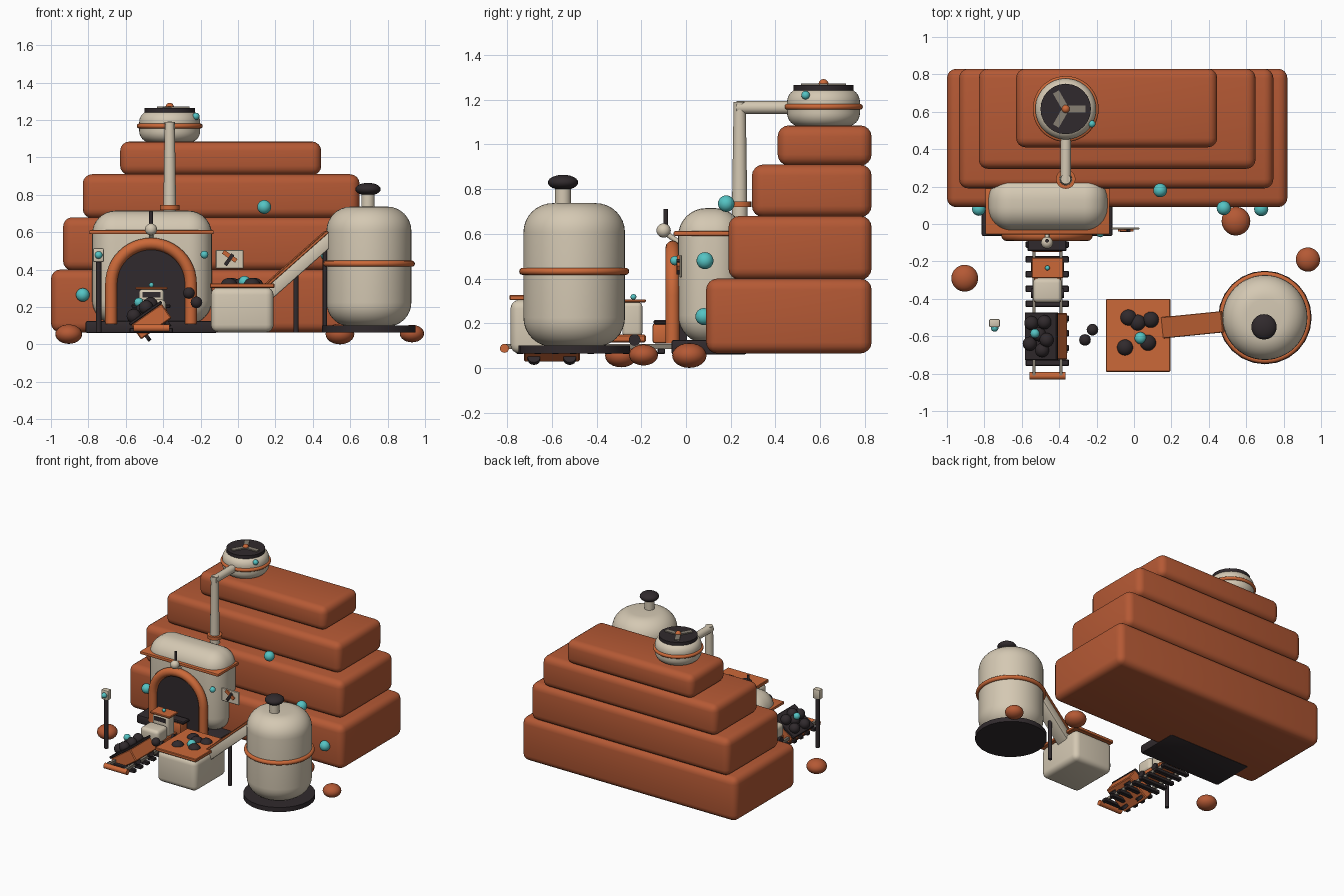
import bpy, bmesh, math
from mathutils import Vector, Matrix

if "Cube" in bpy.data.objects:
    bpy.data.objects.remove(bpy.data.objects["Cube"])


def material(name, rgb):
    m = bpy.data.materials.new(name)
    m.diffuse_color = (*rgb, 1)
    m.use_nodes = True
    m.node_tree.nodes["Principled BSDF"].inputs["Base Color"].default_value = m.diffuse_color
    return m


ROCK = material("red_rock", (0.46, 0.10, 0.035))
ORANGE = material("orange_paint", (0.60, 0.14, 0.04))
CREAM = material("cream_metal", (0.66, 0.58, 0.45))
DARK = material("dark_iron", (0.03, 0.023, 0.026))
CYAN = material("cyan_crystal", (0.09, 0.55, 0.55))
STEEL = material("grey_steel", (0.24, 0.21, 0.17))


def finish(bm, name, mat, matrix=None):
    bmesh.ops.recalc_face_normals(bm, faces=bm.faces)
    if matrix:
        bm.transform(matrix)
    me = bpy.data.meshes.new(name)
    bm.to_mesh(me)
    bm.free()
    me.materials.append(mat)
    ob = bpy.data.objects.new(name, me)
    bpy.context.collection.objects.link(ob)
    bpy.context.view_layer.objects.active = ob
    bpy.ops.object.select_all(action='DESELECT')
    ob.select_set(True)
    bpy.ops.object.shade_smooth_by_angle(angle=math.radians(35))
    return ob


def box(name, mat, x, y, z, bevel=0.0, seg=4, matrix=None):
    """Box from (min, max) pairs with rounded edges."""
    bm = bmesh.new()
    bmesh.ops.create_cube(bm, size=1)
    for v in bm.verts:
        for i, r in enumerate((x, y, z)):
            v.co[i] = r[0] if v.co[i] < 0 else r[1]
    if bevel:
        bmesh.ops.bevel(bm, geom=bm.edges[:], offset=bevel, segments=seg,
                        profile=0.5, affect='EDGES')
    return finish(bm, name, mat, matrix)


def ball(name, mat, c, r, sz=1.0, matrix=None):
    bm = bmesh.new()
    bmesh.ops.create_uvsphere(bm, u_segments=20, v_segments=12, radius=r)
    m = Matrix.Translation(c) @ Matrix.Diagonal((1, 1, sz, 1))
    return finish(bm, name, mat, matrix @ m if matrix else m)


def rod(name, mat, a, b, r, r2=None, matrix=None):
    a, b = Vector(a), Vector(b)
    bm = bmesh.new()
    bmesh.ops.create_cone(bm, cap_ends=True, segments=24, radius1=r,
                          radius2=r if r2 is None else r2, depth=(b - a).length)
    m = Matrix.Translation((a + b) / 2) @ (b - a).to_track_quat('Z', 'Y').to_matrix().to_4x4()
    return finish(bm, name, mat, matrix @ m if matrix else m)


def tank(name, mat, c, r, z0, z1, round_r):
    """Upright cylinder with rounded ends."""
    bm = bmesh.new()
    bmesh.ops.create_cone(bm, cap_ends=True, segments=48, radius1=r, radius2=r, depth=z1 - z0)
    rims = [e for e in bm.edges if abs(e.verts[0].co.z - e.verts[1].co.z) < 1e-5]
    bmesh.ops.bevel(bm, geom=rims, offset=round_r, segments=8, profile=0.5, affect='EDGES')
    return finish(bm, name, mat, Matrix.Translation((c[0], c[1], (z0 + z1) / 2)))


def tube(name, mat, pts, r, closed=False):
    cu = bpy.data.curves.new(name, 'CURVE')
    cu.dimensions = '3D'
    cu.bevel_depth, cu.bevel_resolution, cu.use_fill_caps = r, 4, True
    sp = cu.splines.new('POLY')
    sp.points.add(len(pts) - 1)
    for p, q in zip(sp.points, pts):
        p.co = (*q, 1)
    sp.use_cyclic_u = closed
    sp.use_smooth = True
    cu.materials.append(mat)
    ob = bpy.data.objects.new(name, cu)
    bpy.context.collection.objects.link(ob)
    return ob


def ring(name, mat, c, r, t):
    a = [math.tau * i / 48 for i in range(48)]
    return tube(name, mat, [(c[0] + r * math.cos(i), c[1] + r * math.sin(i), c[2]) for i in a], t, True)


# Stepped rock hill
for i, (x0, x1, y0, z0, z1) in enumerate([
        (-1.0, 0.82, 0.09, 0.065, 0.40), (-0.935, 0.745, 0.19, 0.395, 0.68),
        (-0.83, 0.65, 0.295, 0.675, 0.91), (-0.63, 0.445, 0.41, 0.905, 1.085)]):
    box(f"rock_terrace_{i}", ROCK, (x0, x1), (y0, 0.83), (z0, z1), 0.05)

# Loose boulders
for i, (x, y, r, z) in enumerate([(-0.905, -0.29, 0.072, 0.055), (0.545, 0.015, 0.077, 0.056),
                                  (0.93, -0.19, 0.065, 0.058)]):
    ball(f"boulder_{i}", ROCK, (x, y, z), r, 0.72)

# Crystals on the rock and the furnace
for i, (x, y, z, r) in enumerate([(0.14, 0.18, 0.735, 0.037), (0.48, 0.085, 0.48, 0.038),
                                  (0.68, 0.08, 0.23, 0.038), (-0.83, 0.08, 0.265, 0.036),
                                  (-0.18, -0.05, 0.48, 0.021), (-0.225, 0.535, 1.22, 0.019)]):
    ball(f"crystal_{i}", CYAN, (x, y, z), r)

# Furnace house
box("furnace_base", DARK, (-0.815, -0.115), (-0.065, 0.27), (0.06, 0.125), 0.01, 2)
box("furnace_body", CREAM, (-0.78, -0.14), (-0.035, 0.255), (0.11, 0.715), 0.125, 8)
box("furnace_band", ORANGE, (-0.795, -0.13), (-0.055, 0.27), (0.59, 0.612), 0.006, 2)

# Arched mouth: orange frame around a dark door
AX, AZ, AR = -0.465, 0.325, 0.213
arc = [(AX + AR * math.cos(t), AZ + AR * math.sin(t))
       for t in [math.pi * i / 24 for i in range(25)]]
outline = [(AX + AR, 0.11)] + arc + [(AX - AR, 0.11)]
tube("arch_frame", ORANGE, [(x, -0.06, z) for x, z in outline], 0.032)
bm = bmesh.new()
face = bm.faces.new([bm.verts.new((x, -0.055, z)) for x, z in outline])
ext = bmesh.ops.extrude_face_region(bm, geom=[face])
bmesh.ops.translate(bm, vec=(0, 0.06, 0), verts=[g for g in ext['geom'] if isinstance(g, bmesh.types.BMVert)])
finish(bm, "arch_door", DARK)
ball("arch_bell", CREAM, (-0.465, -0.10, 0.615), 0.032)
rod("bell_rod", DARK, (-0.465, -0.09, 0.63), (-0.465, -0.09, 0.71), 0.01)
rod("bell_bracket", CREAM, (-0.465, -0.10, 0.61), (-0.465, -0.03, 0.56), 0.012)

# Sign plate with a pick
box("sign_plate", CREAM, (-0.12, 0.03), (-0.03, -0.018), (0.405, 0.505), 0.004, 1)
pick = Matrix.Translation((-0.045, -0.034, 0.457)) @ Matrix.Rotation(math.radians(35), 4, 'Y')
box("pick_head", ORANGE, (-0.05, 0.035), (-0.006, 0.004), (0.0, 0.024), matrix=pick)
box("pick_handle", DARK, (-0.01, 0.01), (-0.008, 0.004), (-0.04, 0.03), matrix=pick)

# Chimney pipe and ventilator
rod("pipe_riser", CREAM, (-0.365, 0.24, 0.67), (-0.365, 0.24, 1.19), 0.035, 0.027)
rod("pipe_duct", CREAM, (-0.365, 0.225, 1.165), (-0.365, 0.50, 1.165), 0.029)
rod("pipe_flange", ORANGE, (-0.365, 0.24, 0.72), (-0.365, 0.24, 0.745), 0.052)
FAN = (-0.365, 0.615)
tank("vent_drum", CREAM, FAN, 0.163, 1.08, 1.25, 0.06)
ring("vent_band", ORANGE, (*FAN, 1.168), 0.163, 0.013)
rod("vent_grille", DARK, (*FAN, 1.24), (*FAN, 1.265), 0.135)
for i in range(3):
    m = Matrix.Translation((*FAN, 1.268)) @ Matrix.Rotation(math.tau * i / 3, 4, 'Z')
    box(f"fan_blade_{i}", STEEL, (0, 0.105), (-0.018, 0.018), (-0.004, 0.005), matrix=m)
ball("fan_hub", ORANGE, (*FAN, 1.27), 0.022)

# Storage silo
SILO = (0.70, -0.50)
rod("silo_base", DARK, (*SILO, 0.065), (*SILO, 0.10), 0.25)
tank("silo_body", CREAM, SILO, 0.227, 0.095, 0.737, 0.13)
ring("silo_band", ORANGE, (*SILO, 0.432), 0.23, 0.016)
rod("silo_neck", CREAM, (0.695, -0.55, 0.70), (0.695, -0.55, 0.82), 0.036)
ball("silo_cap", DARK, (0.695, -0.55, 0.83), 0.068, 0.5)

# Ore hopper with lid and ore
box("hopper_bin", CREAM, (-0.145, 0.19), (-0.785, -0.405), (0.065, 0.305), 0.04)
box("hopper_lid", ORANGE, (-0.15, 0.195), (-0.79, -0.40), (0.303, 0.327), 0.004, 1)
for i, (x, y) in enumerate([(-0.03, -0.5), (0.02, -0.527), (0.09, -0.512), (-0.048, -0.66), (0.075, -0.635)]):
    ball(f"hopper_ore_{i}", DARK, (x, y, 0.318), 0.044, 0.85)
ball("hopper_crystal", CYAN, (0.035, -0.61, 0.335), 0.032)

# Chute from silo to hopper
a, b = Vector((0.15, -0.555, 0.265)), Vector((0.50, -0.52, 0.575))
d = (b - a).normalized()
side = Vector((0, 0, 1)).cross(d).normalized()
frame = Matrix((d, side, d.cross(side))).transposed().to_4x4()
frame.translation = a
L = (b - a).length
box("chute_beam", CREAM, (0, L), (-0.05, 0.05), (-0.035, 0.032), 0.008, 2, frame)
box("chute_cover", ORANGE, (0, L), (-0.057, 0.057), (0.03, 0.046), 0.003, 1, frame)
rod("chute_post_low", DARK, (0.31, -0.54, 0.065), (0.31, -0.54, 0.40), 0.014)
rod("chute_post_high", DARK, (0.465, -0.52, 0.07), (0.465, -0.52, 0.54), 0.012)

# Lamp post
rod("lamp_post", DARK, (-0.745, -0.53, 0.065), (-0.745, -0.53, 0.45), 0.015)
box("lamp_box", CREAM, (-0.775, -0.717), (-0.552, -0.508), (0.44, 0.515), 0.008, 2)
ball("lamp_bulb", CYAN, (-0.745, -0.556, 0.478), 0.02)

# Track with sleepers and end buffer
for x in (-0.535, -0.39):
    box("rail", STEEL, (x - 0.009, x + 0.009), (-0.81, -0.04), (0.085, 0.108))
for i in range(9):
    y = -0.11 - 0.079 * i
    box(f"sleeper_{i}", DARK, (-0.58, -0.348), (y - 0.017, y + 0.017), (0.062, 0.088), 0.004, 1)
rod("end_buffer", ORANGE, (-0.56, -0.812, 0.088), (-0.366, -0.812, 0.088), 0.02)

# Small locomotive
box("engine_chassis", ORANGE, (-0.535, -0.39), (-0.42, -0.18), (0.115, 0.15), 0.006, 1)
box("engine_hood", CREAM, (-0.54, -0.385), (-0.42, -0.29), (0.14, 0.24), 0.025)
box("engine_cab", CREAM, (-0.53, -0.395), (-0.285, -0.195), (0.14, 0.295), 0.02)
box("engine_roof", ORANGE, (-0.547, -0.378), (-0.29, -0.18), (0.293, 0.307), 0.004, 1)
box("engine_window", DARK, (-0.51, -0.415), (-0.289, -0.28), (0.25, 0.28))
ball("engine_lamp", CYAN, (-0.463, -0.235, 0.318), 0.013)
for y in (-0.37, -0.23):
    for x in (-0.55, -0.395):
        rod("engine_wheel", DARK, (x, y, 0.125), (x + 0.02, y, 0.125), 0.026)

# Cart parked in the arch mouth
box("parked_cart", ORANGE, (-0.55, -0.38), (-0.15, -0.065), (0.11, 0.20), 0.012, 2)
box("parked_cart_load", DARK, (-0.57, -0.36), (-0.145, -0.07), (0.195, 0.215), 0.006, 1)

# Tipped ore cart with its load
tip = Matrix.Translation((-0.465, -0.60, 0.125)) @ Matrix.Rotation(math.radians(-35), 4, 'Y')
box("tipped_cart", ORANGE, (-0.10, 0.10), (-0.125, 0.125), (-0.05, 0.045), 0.006, 1, tip)
box("tipped_cart_load", DARK, (-0.105, 0.105), (-0.128, 0.128), (0.043, 0.06), 0.004, 1, tip)
for i, (x, y) in enumerate([(-0.05, 0.07), (0.035, 0.075), (0.0, 0.01), (0.05, -0.02),
                            (-0.06, -0.04), (0.02, -0.075)]):
    ball(f"cart_ore_{i}", DARK, (x, y, 0.075), 0.038, matrix=tip)
ball("cart_crystal", CYAN, (-0.53, -0.585, 0.225), 0.025)
for y in (-0.08, 0.08):
    for x in (-0.075, 0.055):
        rod("cart_wheel", DARK, (x, y, -0.055), (x + 0.02, y, -0.055), 0.028, matrix=tip)

# Spilled ore
ball("spilled_ore_0", DARK, (-0.262, -0.62, 0.275), 0.031)
ball("spilled_ore_1", DARK, (-0.222, -0.565, 0.225), 0.031)
